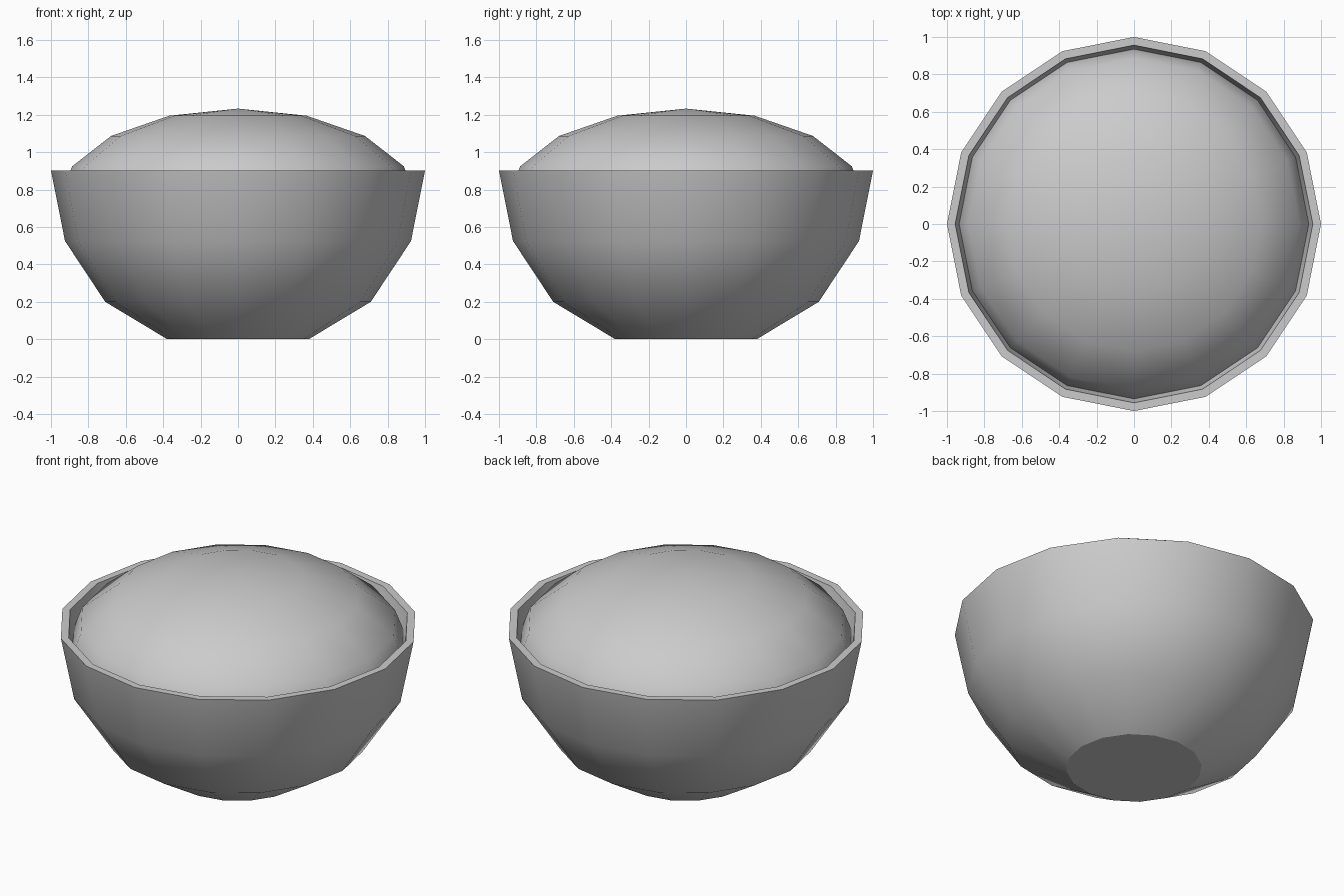
import bpy, bmesh, math

if "Cube" in bpy.data.objects:
    bpy.data.objects.remove(bpy.data.objects["Cube"])

SIDES = 16


def lathe(name, profile):
    """Revolve (radius, z) points around z; radius 0 becomes a pole."""
    bm = bmesh.new()
    rings = []
    for r, z in profile:
        if r == 0:
            rings.append([bm.verts.new((0, 0, z))] * SIDES)
        else:
            rings.append([bm.verts.new((r * math.cos(2 * math.pi * i / SIDES),
                                        r * math.sin(2 * math.pi * i / SIDES), z))
                          for i in range(SIDES)])
    for a, b in zip(rings, rings[1:]):
        for i in range(SIDES):
            j = (i + 1) % SIDES
            bm.faces.new(list(dict.fromkeys((a[i], a[j], b[j], b[i]))))
    bmesh.ops.recalc_face_normals(bm, faces=bm.faces)
    mesh = bpy.data.meshes.new(name)
    bm.to_mesh(mesh)
    bm.free()
    obj = bpy.data.objects.new(name, mesh)
    bpy.context.collection.objects.link(obj)
    return obj


def smooth(obj, degrees):
    bpy.ops.object.select_all(action='DESELECT')
    obj.select_set(True)
    bpy.context.view_layer.objects.active = obj
    bpy.ops.object.shade_smooth_by_angle(angle=math.radians(degrees))


# Bowl: outer wall, flat rim, inner wall
bowl = lathe("bowl", [(0, 0), (0.378, 0), (0.71, 0.2), (0.925, 0.525), (1, 0.903),
                      (0.956, 0.903), (0.883, 0.541), (0.68, 0.235),
                      (0.363, 0.045), (0, 0.045)])
smooth(bowl, 30)

# Contents: flattened ball heaped above the rim
R, H, CZ = 0.96, 0.5, 0.733
arc = [(R * math.sin(math.pi * k / 8), CZ + H * math.cos(math.pi * k / 8)) for k in range(1, 8)]
contents = lathe("contents", [(0, CZ + H)] + arc + [(0, CZ - H)])
smooth(contents, 80)
